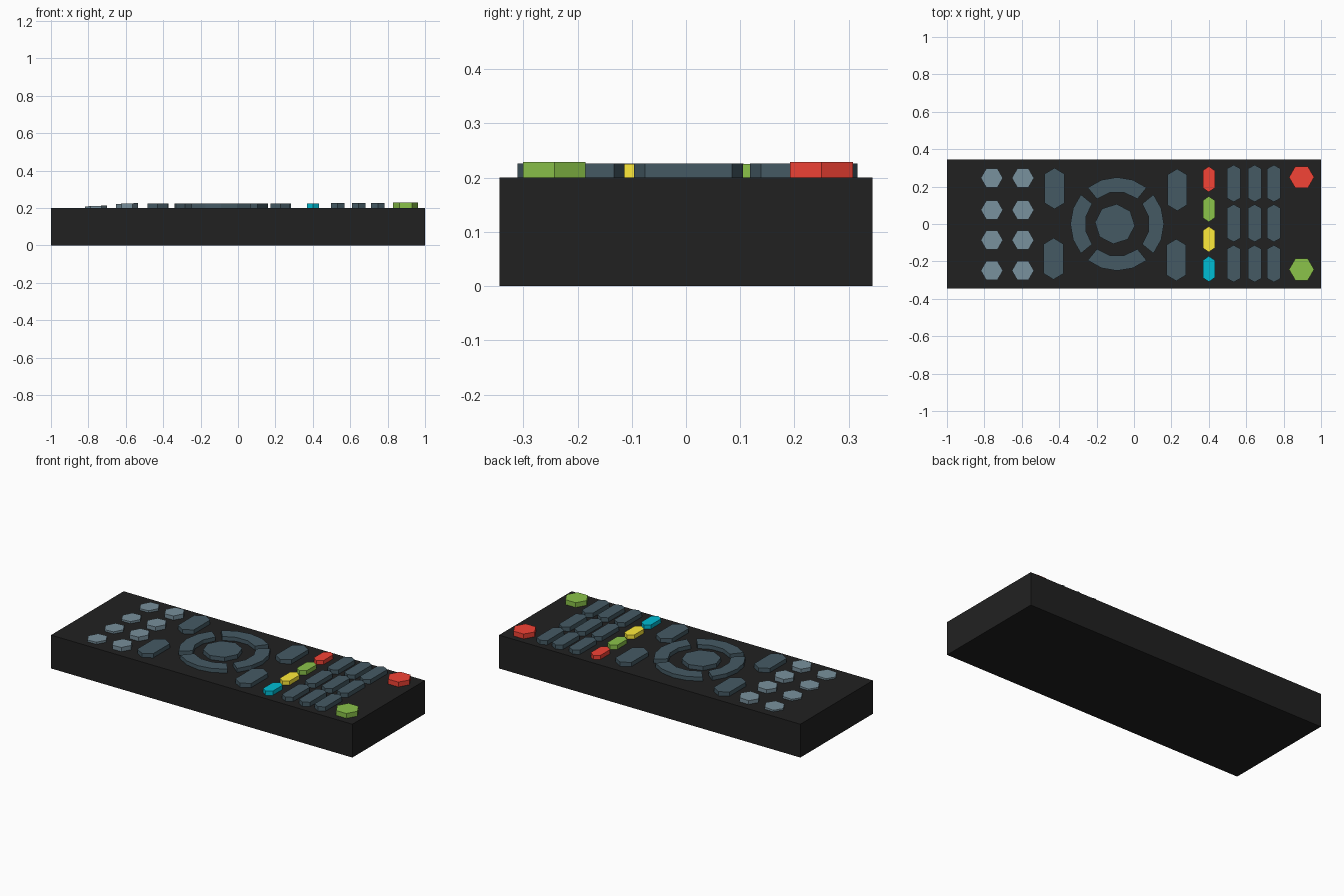
import bpy, bmesh
from math import cos, sin, pi, radians

if "Cube" in bpy.data.objects:
    bpy.data.objects.remove(bpy.data.objects["Cube"])


def linear(hex_code):
    vals = [int(hex_code[i:i + 2], 16) / 255 for i in (0, 2, 4)]
    return [((v + 0.055) / 1.055) ** 2.4 if v > 0.04 else v / 12.92 for v in vals] + [1]


def material(name, hex_code):
    m = bpy.data.materials.new(name)
    m.diffuse_color = linear(hex_code)
    m.use_nodes = True
    m.node_tree.nodes["Principled BSDF"].inputs["Base Color"].default_value = m.diffuse_color
    return m


BLACK = material("casing_black", "212121")
SLATE = material("slate", "455A64")
PALE = material("pale_slate", "78909C")
RED = material("red", "F44336")
GREEN = material("green", "8BC34A")
YELLOW = material("yellow", "FFEB3B")
CYAN = material("cyan", "00BCD4")

DECK = 0.2


def prism(name, outline, z0, z1, mat, tilt=0.0):
    """Extrude a counter-clockwise outline; tilt slopes the top along x."""
    mid = sum(p[0] for p in outline) / len(outline)
    bm = bmesh.new()
    low = [bm.verts.new((x, y, z0)) for x, y in outline]
    high = [bm.verts.new((x, y, z1 + tilt * (x - mid))) for x, y in outline]
    bm.faces.new(low[::-1])
    bm.faces.new(high)
    for i in range(len(low)):
        j = (i + 1) % len(low)
        bm.faces.new((low[i], low[j], high[j], high[i]))
    me = bpy.data.meshes.new(name)
    bm.to_mesh(me)
    bm.free()
    me.materials.append(mat)
    ob = bpy.data.objects.new(name, me)
    bpy.context.collection.objects.link(ob)
    return ob


def ring_points(cx, cy, r, n, start=0.0):
    return [(cx + r * cos(start + 2 * pi * i / n), cy + r * sin(start + 2 * pi * i / n))
            for i in range(n)]


def long_button(name, x, y0, y1, half, point, mat, top=0.225):
    """Stretched hexagon with points at its two y ends."""
    outline = [(x, y0), (x + half, y0 + point), (x + half, y1 - point),
               (x, y1), (x - half, y1 - point), (x - half, y0 + point)]
    prism(name, outline, DECK - 0.005, top, mat)


# Casing
prism("casing", [(-1, -0.344), (1, -0.344), (1, 0.344), (-1, 0.344)], 0, DECK, BLACK)

# Small hexagonal buttons, lower ones sit closer to the deck
for col, (x, top) in enumerate([(-0.76, 0.211), (-0.594, 0.224)]):
    for row, y in enumerate([0.246, 0.075, -0.086, -0.249]):
        prism(f"small_button_{col}_{row}", ring_points(x, y, 0.059, 6),
              DECK - 0.005, top, PALE, 0.04)

# Corner buttons
for name, y, mat in [("red_corner_button", 0.25, RED), ("green_corner_button", -0.243, GREEN)]:
    prism(name, ring_points(0.896, y, 0.067, 6), DECK - 0.005, 0.229, mat)

# Four large rocker buttons around the pad
for i, (x, y0, y1) in enumerate([(-0.425, 0.08, 0.30), (-0.43, -0.297, -0.075),
                                 (0.231, 0.07, 0.295), (0.226, -0.305, -0.08)]):
    long_button(f"rocker_button_{i}", x, y0, y1, 0.053, 0.032, SLATE)

# Coloured column
for name, y0, mat in [("red_button", 0.171, RED), ("green_button", 0.011, GREEN),
                      ("yellow_button", -0.15, YELLOW), ("cyan_button", -0.309, CYAN)]:
    long_button(name, 0.40, y0, y0 + 0.137, 0.032, 0.022, mat)

# Number keys
for row, (y0, y1) in enumerate([(0.118, 0.316), (-0.096, 0.105), (-0.311, -0.113)]):
    for col, x in enumerate([0.533, 0.645, 0.748]):
        long_button(f"number_key_{row}_{col}", x, y0, y1, 0.036, 0.02, SLATE, 0.226)

# Direction pad: centre button and four arc segments
prism("pad_centre", ring_points(-0.102, 0, 0.107, 8, radians(-5)), DECK - 0.005, 0.225, SLATE)
for k, name in enumerate(["pad_right", "pad_up", "pad_left", "pad_down"]):
    a = k * pi / 2

    def arc(r, n):
        return [(-0.09 + r * cos(a + t), r * sin(a + t))
                for t in (radians(-39 + 78 * i / n) for i in range(n + 1))]
    prism(name, arc(0.25, 4) + arc(0.172, 3)[::-1], DECK - 0.005, 0.224, SLATE)
